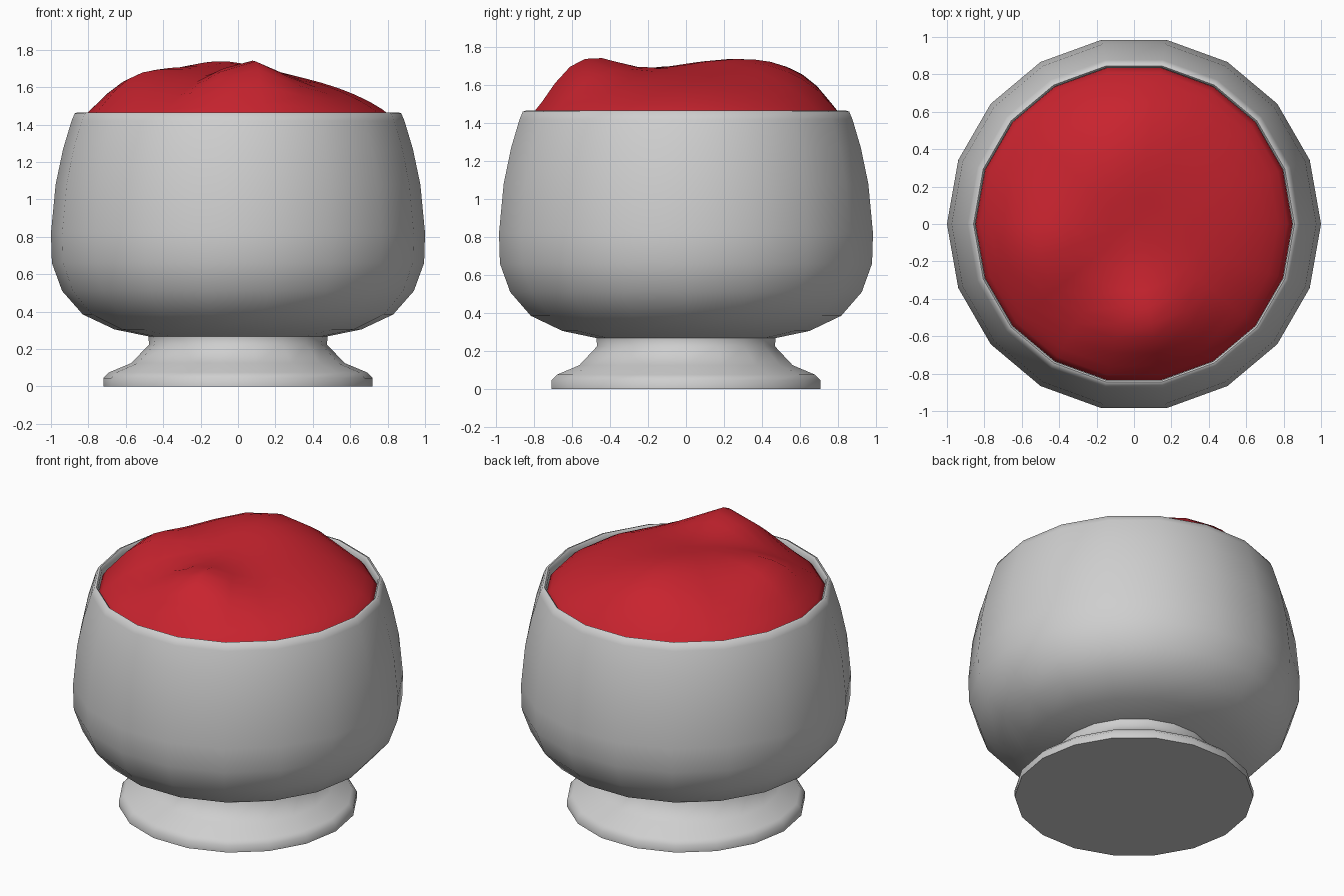
import bpy, bmesh, math

if "Cube" in bpy.data.objects:
    bpy.data.objects.remove(bpy.data.objects["Cube"])

SIDES = 18


def material(name, rgb):
    m = bpy.data.materials.new(name)
    m.diffuse_color = (*rgb, 1)
    m.use_nodes = True
    m.node_tree.nodes["Principled BSDF"].inputs["Base Color"].default_value = m.diffuse_color
    return m


def finish(name, bm, mat, angle):
    bmesh.ops.recalc_face_normals(bm, faces=bm.faces)
    me = bpy.data.meshes.new(name)
    bm.to_mesh(me)
    bm.free()
    me.materials.append(mat)
    ob = bpy.data.objects.new(name, me)
    bpy.context.collection.objects.link(ob)
    bpy.ops.object.select_all(action='DESELECT')
    ob.select_set(True)
    bpy.context.view_layer.objects.active = ob
    bpy.ops.object.shade_smooth_by_angle(angle=math.radians(angle))
    return ob


def ring(bm, r, height):
    """One ring of vertices; height is a function of x, y."""
    out = []
    for i in range(SIDES):
        a = math.tau * i / SIDES
        x, y = r * math.cos(a), r * math.sin(a)
        out.append(bm.verts.new((x, y, height(x, y))))
    return out


def bridge(bm, a, b):
    for i in range(SIDES):
        j = (i + 1) % SIDES
        bm.faces.new((a[i], a[j], b[j], b[i]))


def lathe(name, profile, mat, angle=50):
    bm = bmesh.new()
    rings = [ring(bm, r, lambda x, y, z=z: z) for r, z in profile]
    for a, b in zip(rings, rings[1:]):
        bridge(bm, a, b)
    bm.faces.new(rings[0])
    bm.faces.new(rings[-1])
    return finish(name, bm, mat, angle)


grey = material("light grey ceramic", (0.62, 0.62, 0.62))
red = material("red filling", (0.58, 0.017, 0.028))

# Footed bowl: foot, neck, outer wall, rim, inner wall
lathe("bowl", [
    (0.72, 0), (0.72, 0.045), (0.69, 0.075), (0.57, 0.125), (0.475, 0.225),
    (0.48, 0.268), (0.66, 0.305), (0.83, 0.385), (0.94, 0.51), (0.995, 0.66),
    (1.0, 0.82), (0.975, 1.08), (0.935, 1.27), (0.89, 1.42), (0.873, 1.46),
    (0.858, 1.465), (0.848, 1.455), (0.848, 1.40), (0.88, 1.25), (0.93, 0.9),
    (0.92, 0.66), (0.78, 0.45), (0.5, 0.37)], grey)

# Lumpy heap of filling: a dome with a few soft bumps
R = 0.847
BUMPS = [(0.06, -0.55, 0.15, 0.17), (-0.10, 0.52, 0.10, 0.27),
         (-0.22, 0.15, 0.025, 0.2), (-0.55, -0.15, 0.09, 0.18),
         (-0.3, -0.45, -0.03, 0.15)]


def heap(x, y):
    r = min(math.hypot(x, y) / R, 1)
    fade = min(1, (1 - r) * R / 0.17)
    z = 1.41 + 0.27 * max(0, 1 - r * r) ** 0.75
    for bx, by, h, s in BUMPS:
        z += fade * h * math.exp(-((x - bx) ** 2 + (y - by) ** 2) / (2 * s * s))
    return z


bm = bmesh.new()
rings = [ring(bm, r, heap) for r in
         (R, 0.82, 0.77, 0.70, 0.62, 0.54, 0.45, 0.36, 0.26, 0.14)]
for a, b in zip(rings, rings[1:]):
    bridge(bm, a, b)
top = bm.verts.new((0, 0, heap(0, 0)))
for i in range(SIDES):
    bm.faces.new((rings[-1][i], rings[-1][(i + 1) % SIDES], top))
# recalc on an open sheet can flip, so close it underneath inside the bowl
floor = ring(bm, 0.84, lambda x, y: 1.36)
bridge(bm, floor, rings[0])
bm.faces.new(floor)
finish("filling", bm, red, 60)
